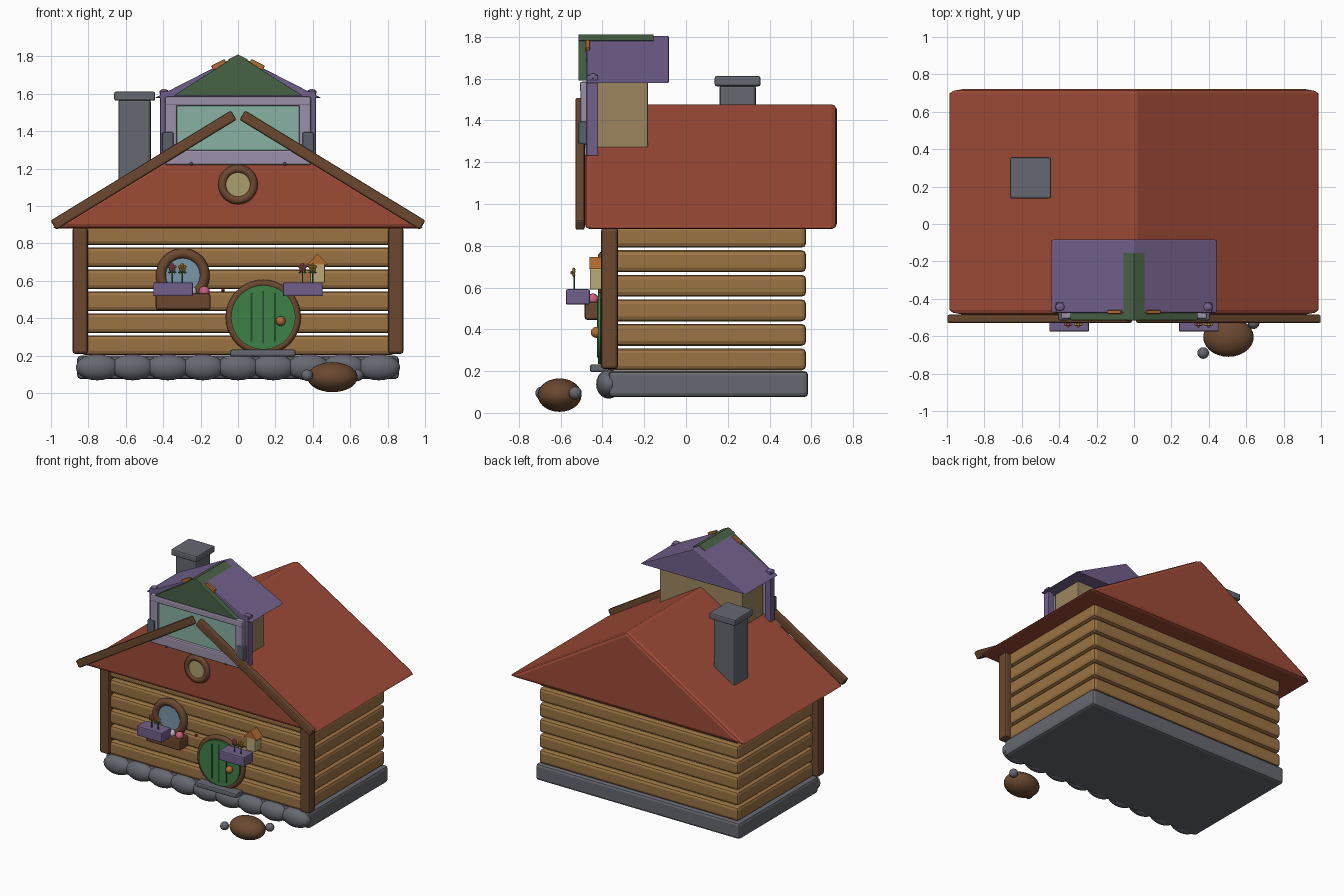
import bpy, bmesh, math

if "Cube" in bpy.data.objects:
    bpy.data.objects.remove(bpy.data.objects["Cube"])

mats = {}


def finish(o, name, col, bevel=0.0, smooth=False):
    o.name = name
    if col not in mats:
        m = bpy.data.materials.new(col)
        rgb = [(int(col[i:i + 2], 16) / 255) ** 2.2 for i in (0, 2, 4)]
        m.diffuse_color = (*rgb, 1)
        m.use_nodes = True
        m.node_tree.nodes["Principled BSDF"].inputs["Base Color"].default_value = m.diffuse_color
        mats[col] = m
    o.data.materials.append(mats[col])
    if bevel:
        b = o.modifiers.new("bevel", 'BEVEL')
        b.width, b.segments = bevel, 2
    if smooth:
        bpy.ops.object.select_all(action='DESELECT')
        o.select_set(True)
        bpy.context.view_layer.objects.active = o
        bpy.ops.object.shade_smooth_by_angle(angle=math.radians(40))
    return o


def box(name, x, y, z, col, bevel=0.01):
    """Box from (min, max) ranges."""
    bpy.ops.mesh.primitive_cube_add(size=1, location=[sum(r) / 2 for r in (x, y, z)])
    o = bpy.context.object
    o.scale = [r[1] - r[0] for r in (x, y, z)]
    bpy.ops.object.transform_apply(location=False, rotation=False, scale=True)
    return finish(o, name, col, bevel)


def ball(name, loc, r, col, seg=20):
    bpy.ops.mesh.primitive_uv_sphere_add(segments=seg, ring_count=seg // 2, location=loc)
    o = bpy.context.object
    o.scale = r if isinstance(r, tuple) else (r, r, r)
    return finish(o, name, col, 0, True)


def disc(name, loc, r, depth, col, rot=(math.pi / 2, 0, 0), seg=40):
    bpy.ops.mesh.primitive_cylinder_add(vertices=seg, radius=r, depth=depth, location=loc, rotation=rot)
    return finish(bpy.context.object, name, col, 0, True)


def ring(name, loc, R, r, col):
    bpy.ops.mesh.primitive_torus_add(major_radius=R, minor_radius=r, major_segments=40,
                                     minor_segments=10, location=loc, rotation=(math.pi / 2, 0, 0))
    return finish(bpy.context.object, name, col, 0, True)


def prism(name, pts, y0, y1, col, bevel=0.0):
    """Extrude an (x, z) outline along y."""
    bm = bmesh.new()
    f = bm.faces.new([bm.verts.new((x, y0, z)) for x, z in pts])
    g = bmesh.ops.extrude_face_region(bm, geom=[f])['geom']
    bmesh.ops.translate(bm, vec=(0, y1 - y0, 0), verts=[v for v in g if isinstance(v, bmesh.types.BMVert)])
    bmesh.ops.recalc_face_normals(bm, faces=bm.faces)
    me = bpy.data.meshes.new(name)
    bm.to_mesh(me)
    bm.free()
    o = bpy.data.objects.new(name, me)
    bpy.context.collection.objects.link(o)
    return finish(o, name, col, bevel)


STONE, LOG, BROWN, RED = "666870", "9A7345", "6B4A33", "9C4C39"
PURPLE, LILAC, GREEN, ORANGE = "71608A", "9A8FA8", "4A6247", "B06A35"

# Foundation slab and front stones
box("foundation", (-0.86, 0.86), (-0.37, 0.585), (0.075, 0.2), STONE, 0.02)
for i in range(9):
    ball("foundation_stone", (-0.752 + 0.188 * i, -0.37, 0.138), (0.115, 0.06, 0.07), STONE)

# Log courses and front corner posts
for i in range(6):
    c = 0.256 + 0.1175 * i
    box("log_course", (-0.84, 0.84), (-0.385, 0.575), (c - 0.0525, c + 0.0525), LOG, 0.022)
for s in (-1, 1):
    box("corner_post", sorted((0.803 * s, 0.885 * s)), (-0.407, -0.325), (0.21, 0.885), BROWN, 0.015)

# Main roof with front verge boards
prism("main_roof", [(-1.0, 0.88), (1.0, 0.88), (0, 1.483)], -0.485, 0.722, RED, 0.025)
for s in (-1, 1):
    o = box("verge_board", (-0.565, 0.565), (-0.53, -0.485), (-0.029, 0.029), BROWN, 0.01)
    o.location = (0.505 * s, -0.507, 1.192)
    o.rotation_euler = (0, s * math.radians(31.4), 0)

# Chimney
box("chimney", (-0.64, -0.465), (0.16, 0.335), (1.0, 1.57), STONE, 0.015)
box("chimney_cap", (-0.662, -0.443), (0.137, 0.357), (1.563, 1.612), STONE, 0.01)

# Round gable window
ring("gable_window_frame", (0, -0.487, 1.115), 0.083, 0.023, BROWN)
disc("gable_window_glass", (0, -0.485, 1.115), 0.075, 0.03, "AA9D6A")

# Round front window with planter
ring("window_frame", (-0.295, -0.395, 0.63), 0.116, 0.028, BROWN)
disc("window_glass", (-0.295, -0.39, 0.63), 0.105, 0.03, "7895A8")
box("window_planter", (-0.44, -0.147), (-0.485, -0.385), (0.445, 0.532), BROWN, 0.012)
for x, c in ((-0.40, "C8607F"), (-0.33, "B04040"), (-0.25, "C8C0C8"), (-0.18, "C8607F")):
    ball("planter_bloom", (x, -0.445, 0.542), 0.03, c, 12)
ball("small_bud", (-0.08, -0.39, 0.55), 0.01, "B04040", 8)

# Round door, planks, knob and step
ring("door_frame", (0.135, -0.39, 0.405), 0.181, 0.02, BROWN)
disc("door", (0.135, -0.395, 0.405), 0.172, 0.05, "3F8048")
for dx, h in ((-0.062, 0.13), (0, 0.14), (0.062, 0.13)):
    box("door_groove", (0.13 + dx, 0.14 + dx), (-0.425, -0.41), (0.405 - h, 0.405 + h), "24502C", 0)
ball("door_knob", (0.228, -0.43, 0.385), 0.026, ORANGE)
box("door_step", (-0.042, 0.308), (-0.46, -0.38), (0.195, 0.232), STONE, 0.01)

# Purple flower boxes with two flowers each
for s in (-1, 1):
    box("flower_box", sorted((0.24 * s, 0.453 * s)), (-0.575, -0.46), (0.518, 0.592), PURPLE, 0.008)
    left = -0.352 if s < 0 else 0.345
    for dx, col in ((0, "C06078"), (0.054, "C09A35")):
        x = left + dx
        disc("flower_stem", (x, -0.535, 0.625), 0.004, 0.08, "3F6A3A", (0, 0, 0), 6)
        for dx2 in (-0.013, 0.013):
            ball("flower_leaf", (x + dx2, -0.535, 0.645), (0.01, 0.004, 0.005), "3F6A3A", 8)
        ball("flower_centre", (x, -0.545, 0.671), 0.009, "C08030", 8)
        for k in range(5):
            a = math.pi / 2 + k * math.tau / 5
            ball("flower_petal", (x + 0.014 * math.cos(a), -0.537, 0.671 + 0.014 * math.sin(a)),
                 (0.01, 0.008, 0.01), col, 8)

# Birdhouse
box("birdhouse", (0.385, 0.465), (-0.46, -0.385), (0.59, 0.69), "B8A878", 0.005)
prism("birdhouse_roof", [(0.37, 0.688), (0.482, 0.688), (0.426, 0.745)], -0.463, -0.385, ORANGE)

# Tortoise-like boulder with small grey balls
ball("boulder", (0.505, -0.605, 0.085), (0.135, 0.105, 0.08), BROWN, 28)
ball("boulder_head", (0.37, -0.69, 0.095), 0.031, STONE)
ball("boulder_tail", (0.64, -0.53, 0.095), 0.031, STONE)

# Dormer body and roof
box("dormer_body", (-0.35, 0.35), (-0.43, -0.183), (1.2, 1.6), "9C8560", 0.005)
prism("dormer_roof", [(-0.445, 1.578), (0.445, 1.578), (0, 1.805)], -0.475, -0.082, PURPLE, 0.006)
prism("dormer_gable", [(-0.345, 1.59), (0.345, 1.59), (0, 1.81)], -0.515, -0.473, GREEN, 0.004)
prism("dormer_ridge", [(-0.055, 1.782), (0, 1.81), (0.055, 1.782), (0, 1.77)], -0.514, -0.155, GREEN)

# Dormer window: frame bars around the pane
box("dormer_pane", (-0.345, 0.345), (-0.487, -0.44), (1.27, 1.56), "86AFA2", 0)
box("dormer_frame_top", (-0.39, 0.39), (-0.508, -0.44), (1.535, 1.585), LILAC, 0.01)
box("dormer_frame_sill", (-0.39, 0.39), (-0.508, -0.44), (1.22, 1.30), LILAC, 0.01)
for s in (-1, 1):
    box("dormer_frame_side", sorted((0.325 * s, 0.39 * s)), (-0.506, -0.44), (1.23, 1.58), LILAC, 0.01)
    box("dormer_post", sorted((0.37 * s, 0.417 * s)), (-0.475, -0.42), (1.23, 1.615), PURPLE, 0.005)
    box("dormer_bracket", sorted((0.345 * s, 0.405 * s)), (-0.515, -0.47), (1.285, 1.395), "5A606A", 0.008)
    ball("post_knob", (0.395 * s, -0.445, 1.608), (0.026, 0.024, 0.018), PURPLE, 12)
    ball("sill_bolt", (0.25 * s, -0.506, 1.225), 0.01, STONE, 8)
    o = box("gable_clip", (-0.04, 0.04), (-0.48, -0.46), (-0.018, 0.018), ORANGE, 0.004)
    o.location = (0.1 * s, -0.47, 1.752)
    o.rotation_euler = (0, s * math.radians(27), 0)
